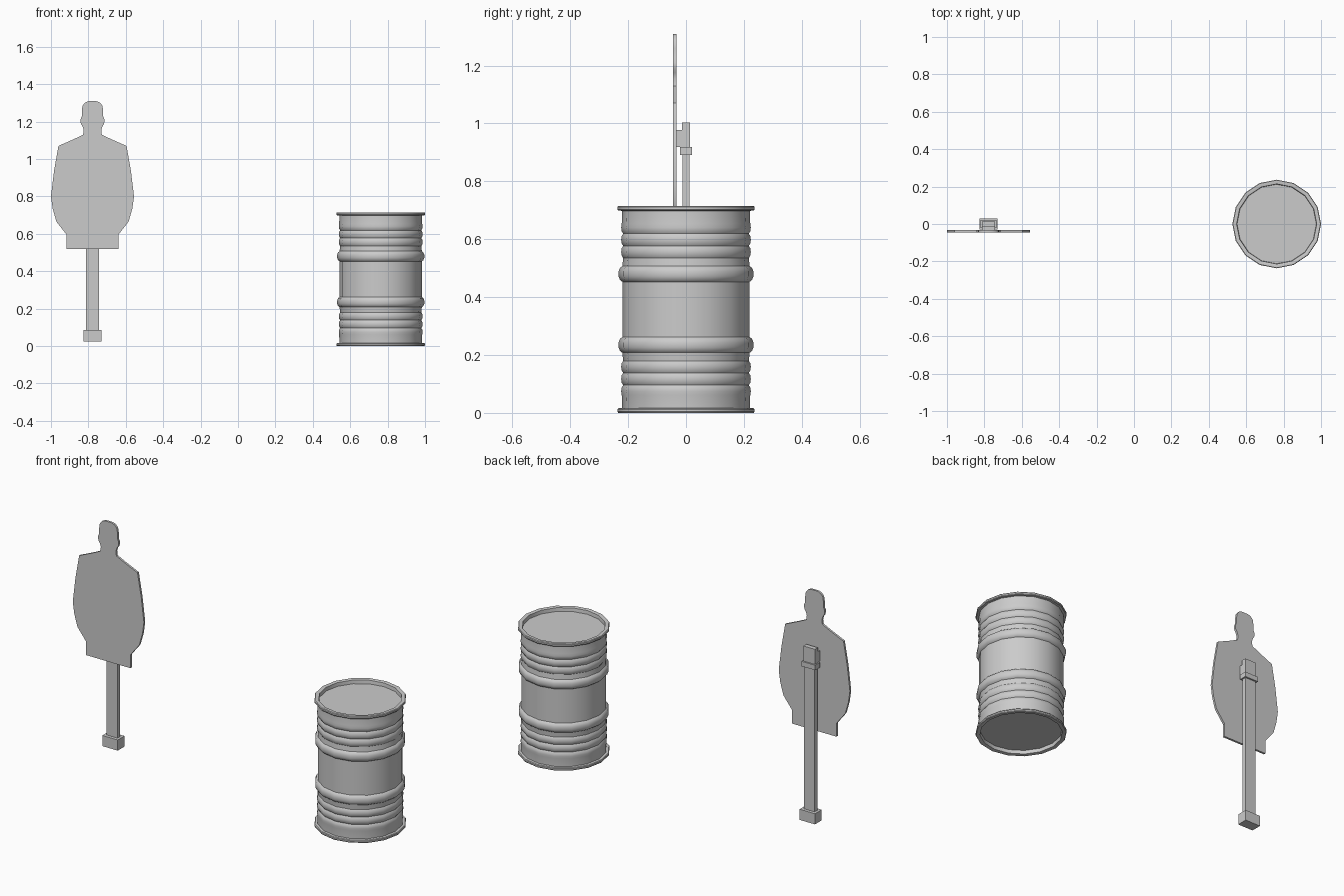
import bpy, bmesh, math

if "Cube" in bpy.data.objects:
    bpy.data.objects.remove(bpy.data.objects["Cube"])

def finish(name, bm, smooth=True):
    bmesh.ops.recalc_face_normals(bm, faces=bm.faces)
    me = bpy.data.meshes.new(name)
    bm.to_mesh(me)
    bm.free()
    ob = bpy.data.objects.new(name, me)
    bpy.context.collection.objects.link(ob)
    if smooth:
        bpy.ops.object.select_all(action='DESELECT')
        ob.select_set(True)
        bpy.context.view_layer.objects.active = ob
        bpy.ops.object.shade_smooth_by_angle(angle=math.radians(35))
    return ob

def box(name, cx, hx, y0, y1, z0, z1):
    bm = bmesh.new()
    bmesh.ops.create_cube(bm, size=1)
    for v in bm.verts:
        v.co = (cx + v.co.x * 2 * hx,
                (y0 + y1) / 2 + v.co.y * (y1 - y0),
                (z0 + z1) / 2 + v.co.z * (z1 - z0))
    return finish(name, bm, False)

def lathe(name, cx, profile, n=16):
    bm = bmesh.new()
    rings = [[bm.verts.new((cx + r * math.cos(math.tau * i / n),
                            r * math.sin(math.tau * i / n), z))
              for i in range(n)] for r, z in profile]
    for a, b in zip(rings, rings[1:]):
        for i in range(n):
            j = (i + 1) % n
            bm.faces.new((a[i], a[j], b[j], b[i]))
    bm.faces.new(rings[0])
    bm.faces.new(rings[-1])
    return finish(name, bm)

# Barrel: recessed lids, rolled rims, two big hoops and fine ripples
half = [(0.212, 0.022), (0.214, 0.002), (0.22, 0.0), (0.234, 0.0), (0.237, 0.004),
        (0.237, 0.012), (0.234, 0.016), (0.221, 0.017)]
for k in range(3):                       # ripples between rim and hoop
    z = 0.075 + k * 0.042
    half += [(0.222, z - 0.013), (0.224, z), (0.222, z + 0.013), (0.217, z + 0.021)]
half += [(0.22, 0.208), (0.228, 0.214), (0.233, 0.226), (0.233, 0.243),
         (0.228, 0.256), (0.22, 0.262)]
H = 0.715
lathe("barrel", 0.763, half + [(r, H - z) for r, z in reversed(half)])

# Silhouette target plate: half outline mirrored
TX = -0.778
right = [(0.02, 1.309), (0.04, 1.302), (0.053, 1.285), (0.057, 1.26), (0.057, 1.228),
         (0.065, 1.21), (0.062, 1.188), (0.053, 1.175), (0.047, 1.155), (0.05, 1.13),
         (0.10, 1.106), (0.182, 1.07), (0.205, 0.94), (0.222, 0.80), (0.213, 0.735),
         (0.193, 0.665), (0.138, 0.595), (0.138, 0.52)]
outline = right + [(-x, z) for x, z in reversed(right)]
bm = bmesh.new()
face = bm.faces.new([bm.verts.new((TX + x, -0.045, z)) for x, z in outline])
ext = bmesh.ops.extrude_face_region(bm, geom=[face])
bmesh.ops.translate(bm, vec=(0, 0.012, 0),
                    verts=[g for g in ext["geom"] if isinstance(g, bmesh.types.BMVert)])
finish("target_plate", bm)

# Post with foot, collar and plate clip
box("post", TX, 0.034, -0.012, 0.012, 0.05, 0.90)
box("post_foot", TX, 0.048, -0.03, 0.03, 0.025, 0.085)
box("post_collar", TX, 0.043, -0.021, 0.021, 0.89, 0.918)
box("post_head", TX, 0.036, -0.013, 0.013, 0.91, 1.003)
box("plate_clip", TX, 0.034, -0.035, -0.005, 0.918, 0.978)
